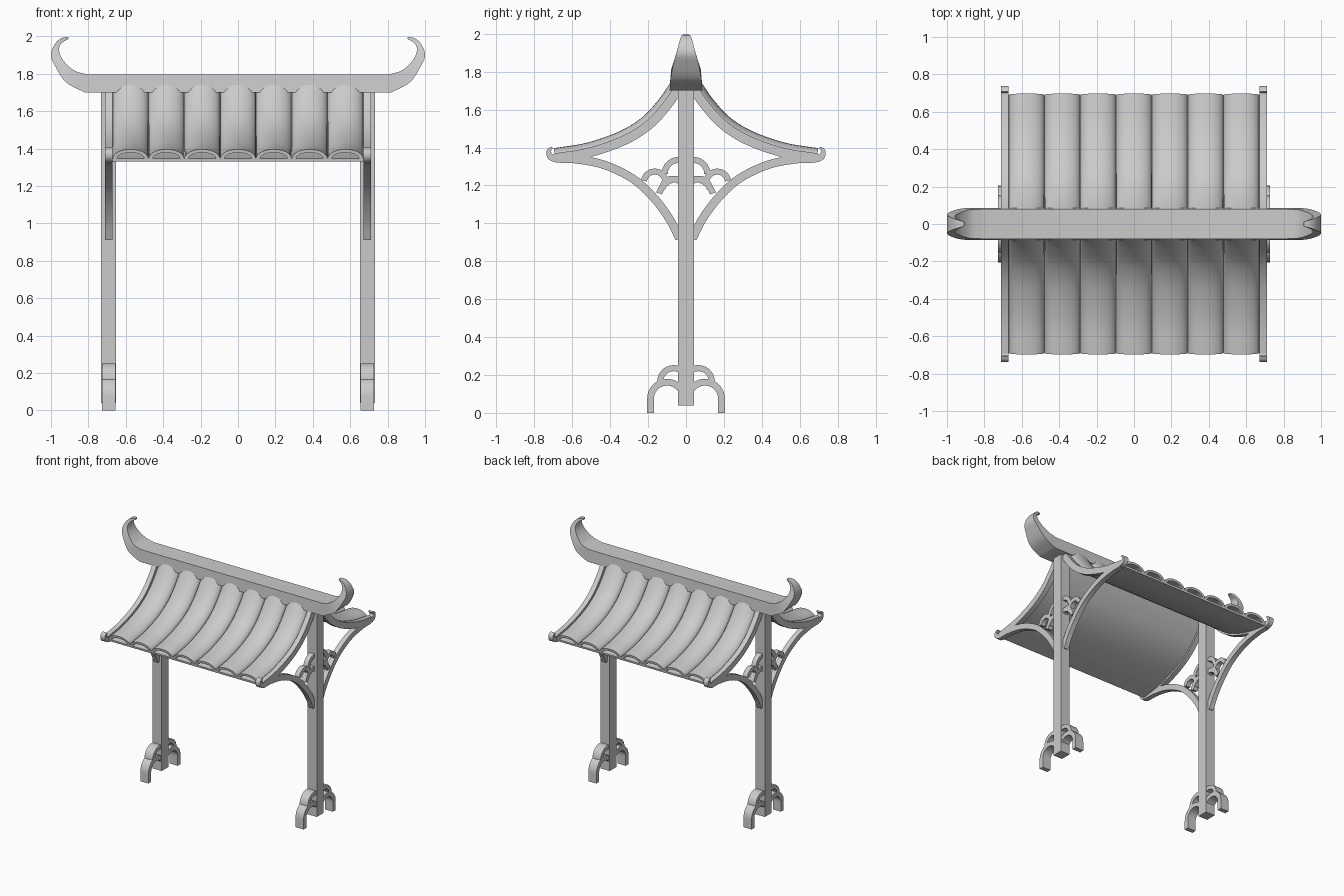
import bpy, math
from mathutils import Vector

if "Cube" in bpy.data.objects:
    bpy.data.objects.remove(bpy.data.objects["Cube"])

PX = 0.692  # post centre in x


def spline(pts, n=5):
    """Catmull-Rom samples through points of any dimension."""
    p = [Vector(q) for q in pts]
    p = [p[0] * 2 - p[1]] + p + [p[-1] * 2 - p[-2]]
    out = []
    for i in range(1, len(p) - 2):
        a, b, c, d = p[i - 1:i + 3]
        for k in range(n):
            t = k / n
            out.append(0.5 * (2 * b + (c - a) * t + (2 * a - 5 * b + 4 * c - d) * t * t
                              + (3 * b - a - 3 * c + d) * t ** 3))
    return out + [p[-2]]


def loft(name, sections, mirror=(False, False)):
    """Skin closed sections, cap both ends, then mirror in x and/or y."""
    m = len(sections[0])
    verts = [v for s in sections for v in s]
    faces = [(i * m + j, i * m + (j + 1) % m, (i + 1) * m + (j + 1) % m, (i + 1) * m + j)
             for i in range(len(sections) - 1) for j in range(m)]
    faces += [tuple(reversed(range(m))), tuple(range(len(verts) - m, len(verts)))]
    me = bpy.data.meshes.new(name)
    me.from_pydata(verts, [], faces)
    ob = bpy.data.objects.new(name, me)
    bpy.context.collection.objects.link(ob)
    bpy.context.view_layer.objects.active = ob
    ob.select_set(True)
    bpy.ops.object.mode_set(mode='EDIT')
    bpy.ops.mesh.select_all(action='SELECT')
    bpy.ops.mesh.normals_make_consistent(inside=False)
    bpy.ops.object.mode_set(mode='OBJECT')
    bpy.ops.object.shade_smooth_by_angle(angle=math.radians(35))
    ob.select_set(False)
    if any(mirror):
        mod = ob.modifiers.new("Mirror", 'MIRROR')
        mod.use_axis = (mirror[0], mirror[1], False)
        mod.use_mirror_merge = False
    return ob


def normals(path):
    """Upward normals of a path in the y-z plane."""
    out = []
    for i in range(len(path)):
        d = path[min(i + 1, len(path) - 1)] - path[max(i - 1, 0)]
        out.append(Vector((-d[1], d[0])).normalized())
    return out


def strip(name, path, x0, x1, lo, hi, mirror=(True, True)):
    """Flat bar along a y-z path; a third path value scales its thickness."""
    secs = []
    for p, n in zip(path, normals(path)):
        w = p[2] if len(p) > 2 else 1
        a, b = Vector(p[:2]) + n * lo * w, Vector(p[:2]) + n * hi * w
        secs.append([(x0, *a), (x1, *a), (x1, *b), (x0, *b)])
    return loft(name, secs, mirror)


def arc(name, cy, cz, r, a0, a1, half, t=0.016, drop=0.0):
    """Curved bracket bar, optionally with a straight leg at its start."""
    path = [Vector((cy + r * math.cos(math.radians(a0 + (a1 - a0) * k / 14)),
                    cz + r * math.sin(math.radians(a0 + (a1 - a0) * k / 14)))) for k in range(15)]
    if drop:
        path.insert(0, path[0] - Vector((0, drop)))
    strip(name, path, PX - half, PX + half, -t, t)


# Posts
loft("post", [[(PX + sx * 0.041, sy * 0.042, z) for sx, sy in ((-1, -1), (1, -1), (1, 1), (-1, 1))]
              for z in (0.04, 1.74)], (True, False))

# Roof profile (y, z), shared by sheet, tiles and rafters
roof = spline([(0.035, 1.72), (0.10, 1.625), (0.195, 1.522), (0.325, 1.44), (0.51, 1.375), (0.69, 1.345)])
strip("roof_sheet", roof, -0.67, 0.67, -0.014, 0.002, (False, True))
strip("rafter", roof, PX - 0.02, PX + 0.02, -0.026, 0.024)

# Arched tile shells, seven per slope
step = 1.34 / 7
angles = [math.pi * k / 12 for k in range(13)]
ring = [(math.cos(a) * step / 2, math.sin(a) * 0.052) for a in angles]
ring += [(math.cos(a) * (step / 2 - 0.022), math.sin(a) * 0.034) for a in reversed(angles)]
tile = loft("roof_tile", [[(-0.67 + step / 2 + u, p[0] + n[0] * h, p[1] + n[1] * h) for u, h in ring]
                          for p, n in zip(roof, normals(roof))], (False, True))
arr = tile.modifiers.new("Array", 'ARRAY')
arr.count = 7
arr.use_relative_offset = False
arr.use_constant_offset = True
arr.constant_offset_displace = (step, 0, 0)

# Ridge beam with upturned horn ends: outer x, z, inner x, z, half width
horn = spline([(0.82, 1.70, 0.81, 1.797, 0.086), (0.92, 1.755, 0.877, 1.818, 0.083),
               (0.98, 1.845, 0.93, 1.866, 0.066), (1.0, 1.90, 0.955, 1.914, 0.05),
               (0.98, 1.957, 0.952, 1.952, 0.035), (0.945, 1.99, 0.93, 1.973, 0.023),
               (0.908, 1.996, 0.906, 1.986, 0.012)])


def ridge_section(h, s):
    w = h[4]
    return [(s * h[0], -w, h[1]), (s * h[0], w, h[1]), (s * h[2], w * 0.92, h[3]), (s * h[2], -w * 0.92, h[3])]


loft("ridge_beam", [ridge_section(h, -1) for h in reversed(horn)] + [ridge_section(h, 1) for h in horn])

# Curved braces under the eaves, ending in small hooks
brace = spline([(0.035, 0.92, 1), (0.085, 1.02, 1), (0.17, 1.135, 1), (0.28, 1.235, 1), (0.43, 1.308, 1),
                (0.58, 1.338, 1), (0.675, 1.34, 0.9), (0.715, 1.352, 0.75), (0.724, 1.382, 0.5),
                (0.705, 1.4, 0.25)])
strip("eave_brace", brace, PX - 0.02, PX + 0.02, -0.022, 0.022)

# Scroll brackets between brace and post
arc("bracket_top_arc", 0.04, 1.262, 0.072, 0, 95, 0.02)
arc("bracket_outer_arc", 0.165, 1.215, 0.058, 10, 170, 0.02)
arc("bracket_inner_arc", 0.04, 1.13, 0.105, 15, 95, 0.02)
arc("bracket_mid_arc", 0.07, 1.18, 0.055, 0, 130, 0.02)

# Scroll feet
arc("foot_arc", 0.1, 0.075, 0.087, 0, 140, 0.036, 0.018, 0.075)
arc("foot_upper_arc", 0.065, 0.165, 0.071, -5, 115, 0.036)
